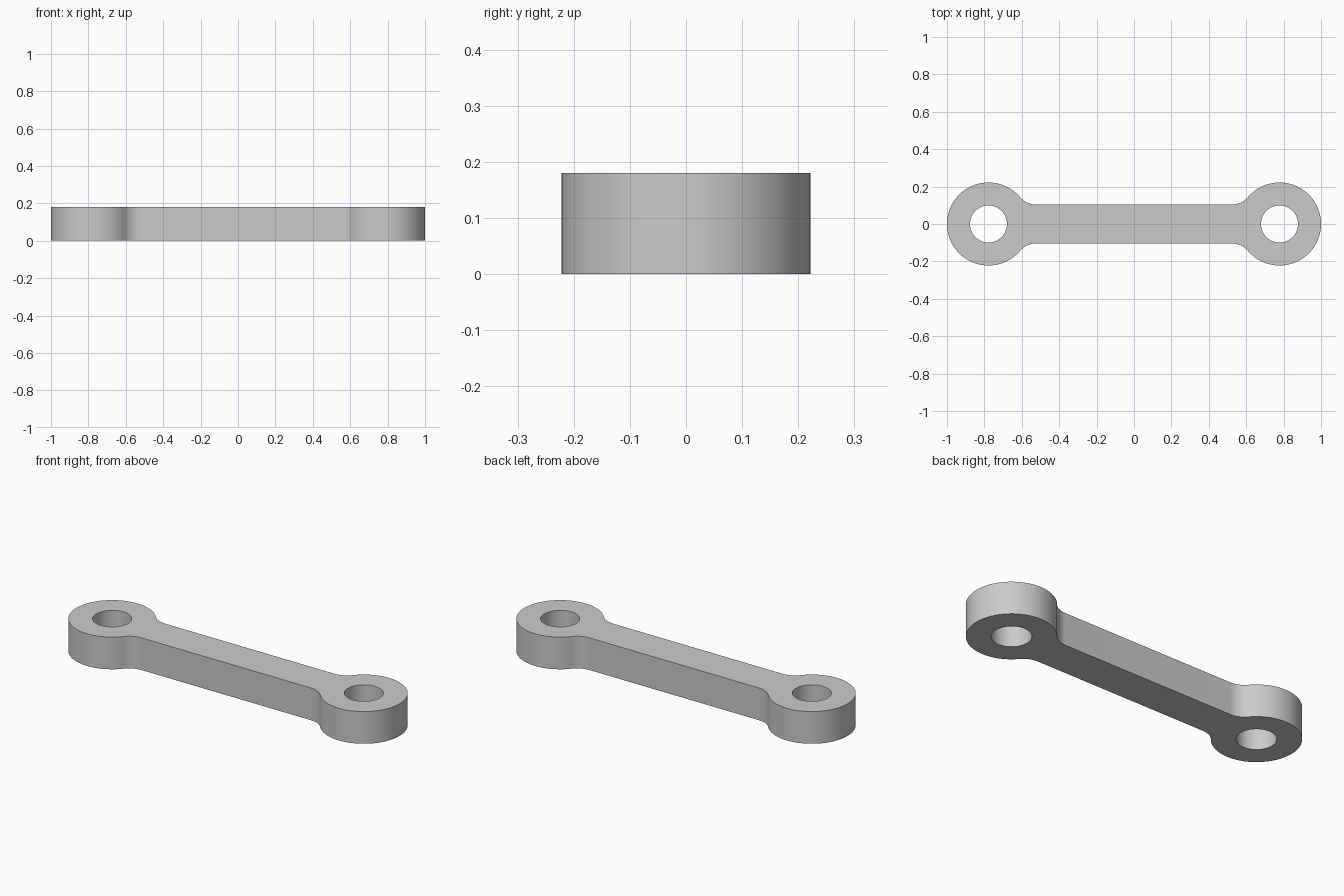
import bpy, bmesh
from math import pi, cos, sin, sqrt, atan2, radians

cube = bpy.data.objects.get("Cube")
if cube:
    bpy.data.objects.remove(cube, do_unlink=True)

# Link dimensions
BOSS_R = 0.222                # outer radius of each round end
BOSS_X = 1 - BOSS_R           # centre of each round end
HOLE_R = 0.099
BAR_HALF = 0.104              # half width of the bar
FILLET_R = 0.111              # blend between bar and round end
HEIGHT = 0.18


def arc(cx, cy, r, start, end, steps):
    angles = [start + (end - start) * i / steps for i in range(steps + 1)]
    return [(cx + r * cos(a), cy + r * sin(a)) for a in angles]


def link_outline():
    """Quarter outline (round end, then fillet), mirrored in x and in y."""
    fillet_y = BAR_HALF + FILLET_R
    dx = sqrt((BOSS_R + FILLET_R) ** 2 - fillet_y ** 2)
    tangent = atan2(fillet_y, -dx)
    quarter = arc(BOSS_X, 0, BOSS_R, 0, tangent, 40)
    quarter += arc(BOSS_X - dx, fillet_y, FILLET_R, tangent - pi, -pi / 2, 14)[1:]
    upper = quarter + [(-x, y) for x, y in reversed(quarter)]
    return upper + [(x, -y) for x, y in reversed(upper[1:-1])]


def add_loop(bm, points):
    verts = [bm.verts.new((x, y, 0)) for x, y in points]
    return [bm.edges.new((v, verts[i - 1])) for i, v in enumerate(verts)]


# Outline and the two pin holes
bm = bmesh.new()
bottom = add_loop(bm, link_outline())
for side in (-1, 1):
    bottom += add_loop(bm, arc(side * BOSS_X, 0, HOLE_R, 0, 2 * pi, 64)[:-1])

# Side walls
walls = bmesh.ops.extrude_edge_only(bm, edges=bottom)["geom"]
bmesh.ops.translate(bm, vec=(0, 0, HEIGHT),
                    verts=[g for g in walls if isinstance(g, bmesh.types.BMVert)])

# Flat bottom and top faces, with the holes left open
for z in (0, HEIGHT):
    rim = [e for e in bm.edges if all(abs(v.co.z - z) < 0.001 for v in e.verts)]
    bmesh.ops.triangle_fill(bm, edges=rim, use_beauty=True, use_dissolve=False)
bmesh.ops.recalc_face_normals(bm, faces=bm.faces[:])

mesh = bpy.data.meshes.new("connecting_link")
bm.to_mesh(mesh)
bm.free()
link = bpy.data.objects.new("connecting_link", mesh)
bpy.context.collection.objects.link(link)

# Plain grey
grey = bpy.data.materials.new("light_grey")
grey.use_nodes = True
colour = (0.6, 0.6, 0.6, 1)
grey.diffuse_color = colour
grey.node_tree.nodes["Principled BSDF"].inputs["Base Color"].default_value = colour
mesh.materials.append(grey)

# Smooth curved walls, sharp rims
bpy.ops.object.select_all(action="DESELECT")
link.select_set(True)
bpy.context.view_layer.objects.active = link
bpy.ops.object.shade_smooth_by_angle(angle=radians(30))
